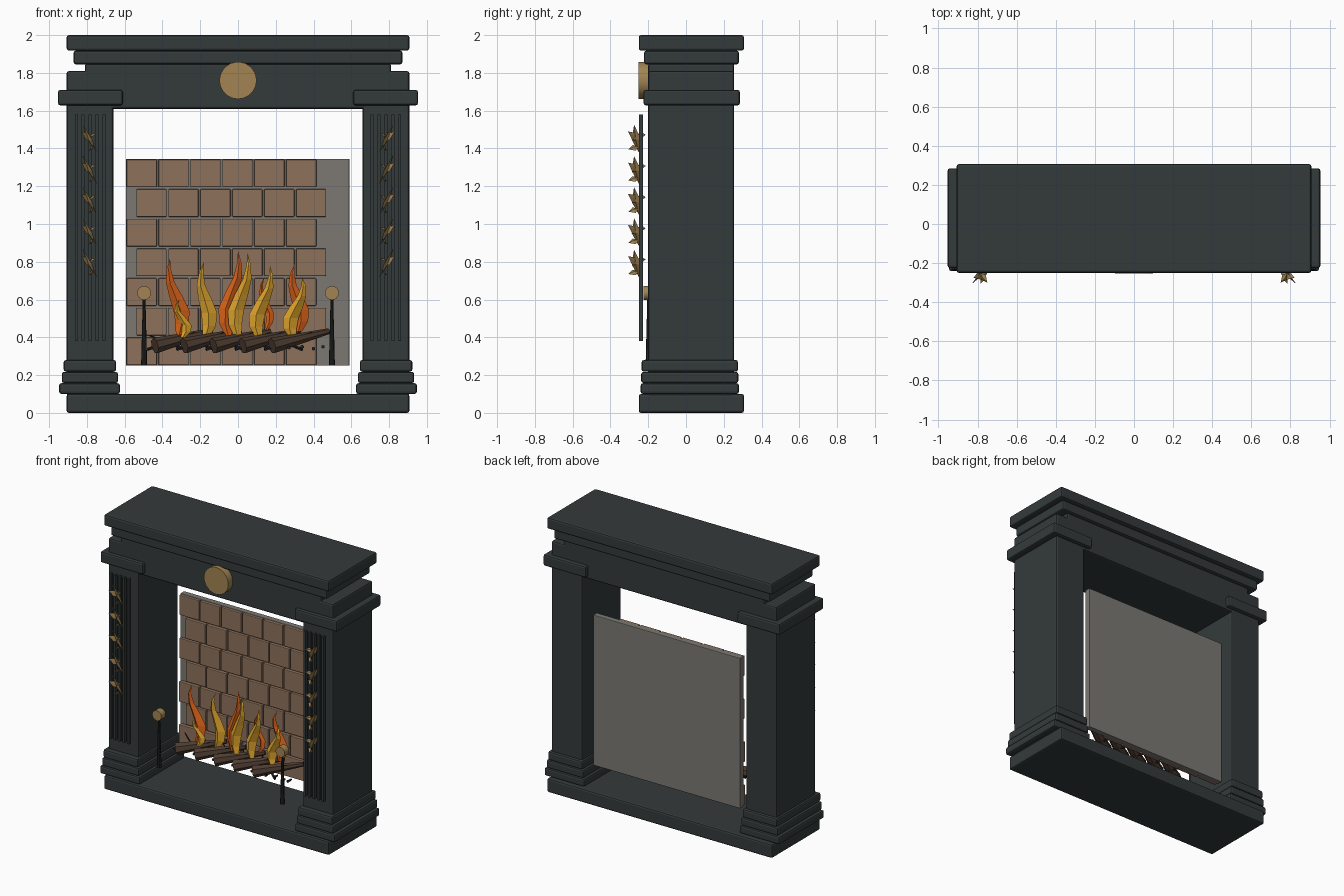
import bpy, bmesh, math, random
from mathutils import Vector

if "Cube" in bpy.data.objects:
    bpy.data.objects.remove(bpy.data.objects["Cube"])

random.seed(4)


def mat(name, rgb):
    m = bpy.data.materials.new(name)
    m.diffuse_color = (*rgb, 1)
    m.use_nodes = True
    m.node_tree.nodes["Principled BSDF"].inputs["Base Color"].default_value = m.diffuse_color
    return m


STONE = mat("dark_stone", (0.034, 0.042, 0.042))
IRON = mat("black_iron", (0.015, 0.017, 0.018))
PANEL = mat("mortar", (0.20, 0.19, 0.17))
BRICK = mat("brick", (0.27, 0.165, 0.105))
GOLD = mat("gold", (0.36, 0.23, 0.085))
WOOD = mat("wood", (0.075, 0.045, 0.03))
ORANGE = mat("orange_flame", (0.75, 0.13, 0.01))
YELLOW = mat("yellow_flame", (0.75, 0.38, 0.025))


def finish(name, bm, m, smooth=False):
    bmesh.ops.recalc_face_normals(bm, faces=bm.faces)
    me = bpy.data.meshes.new(name)
    bm.to_mesh(me)
    bm.free()
    me.materials.append(m)
    ob = bpy.data.objects.new(name, me)
    bpy.context.collection.objects.link(ob)
    if smooth:
        bpy.ops.object.select_all(action='DESELECT')
        ob.select_set(True)
        bpy.context.view_layer.objects.active = ob
        bpy.ops.object.shade_smooth_by_angle(angle=math.radians(35))
    return ob


def box(name, x, y, z, m=STONE, bevel=0.012):
    bm = bmesh.new()
    bmesh.ops.create_cube(bm, size=1)
    for v in bm.verts:
        v.co = [(a + b) / 2 + c * (b - a) for c, (a, b) in zip(v.co, (x, y, z))]
    if bevel:
        bmesh.ops.bevel(bm, geom=bm.edges[:], offset=bevel, segments=2,
                        profile=0.5, affect='EDGES')
    return finish(name, bm, m)


def rod(name, a, b, r1, r2, m, sides=8, smooth=False):
    a, b = Vector(a), Vector(b)
    bm = bmesh.new()
    bmesh.ops.create_cone(bm, cap_ends=True, segments=sides, radius1=r1, radius2=r2,
                          depth=(b - a).length)
    q = (b - a).to_track_quat('Z', 'Y')
    for v in bm.verts:
        v.co = q @ v.co + (a + b) / 2
    return finish(name, bm, m, smooth)


# Hearth slab, lintel and mantel steps
box("hearth_slab", (-.907, .907), (-.25, .307), (0, .10))
box("lintel", (-.81, .81), (-.20, .255), (1.61, 1.85))
box("mantel_lower_step", (-.87, .87), (-.222, .28), (1.845, 1.918))
box("mantel_shelf", (-.907, .907), (-.25, .307), (1.918, 2.0))
rod("medallion", (0, -.252, 1.76), (0, -.198, 1.76), .098, .098, GOLD, 32, True)


def leaf(bm, base, tip, width, normal):
    # Folded diamond leaf with a raised middle ridge
    base, tip, normal = Vector(base), Vector(tip), Vector(normal).normalized()
    side = (tip - base).cross(normal).normalized() * width
    mid = base.lerp(tip, .45)
    ring = [bm.verts.new(p) for p in (base, mid + side, tip, mid - side)]
    for off in (.45, -.2):
        c = bm.verts.new(mid + normal * width * off)
        for i in range(4):
            bm.faces.new((ring[i], ring[(i + 1) % 4], c))


for s, tag in ((-1, "left"), (1, "right")):
    def span(a, b):
        return tuple(sorted((s * a, s * b)))
    # Column with stepped base and capital
    box(tag + "_column", span(.66, .907), (-.20, .255), (.09, 1.81))
    for i, (a, b, y0, y1, z0, z1) in enumerate((
            (.625, .947, -.24, .28, .10, .157),
            (.635, .933, -.237, .277, .158, .217),
            (.645, .923, -.235, .275, .218, .28))):
        box(f"{tag}_column_base_{i + 1}", span(a, b), (y0, y1), (z0, z1))
    box(tag + "_capital", span(.61, .953), (-.225, .285), (1.628, 1.71))
    # Fluting strips standing just proud of the column
    for i in range(5):
        x = .71 + i * .0365
        box(f"{tag}_flute_{i + 1}", span(x - .008, x + .008), (-.25, -.227), (.38, 1.58),
            STONE, 0)
    # Gilded leaf sprays
    bm = bmesh.new()
    for i in range(5):
        z = .80 + i * .165
        leaf(bm, (s * .75, -.25, z - .08), (s * .82, -.275, z + .065), .028, (s * .9, -.35, 0))
        leaf(bm, (s * .775, -.245, z - .02), (s * .83, -.307, z + .03), .022, (s * .8, -.4, .4))
        leaf(bm, (s * .785, -.25, z), (s * .75, -.30, z + .02), .02, (s * .5, -.3, .8))
        leaf(bm, (s * .79, -.26, z + .01), (s * .80, -.213, z + .012), .018, (s, 0, .2))
        leaf(bm, (s * .765, -.25, z - .05), (s * .785, -.305, z - .065), .02, (s * .8, 0, .6))
    finish(tag + "_leaf_spray", bm, GOLD)
    # Andiron post with round finial
    rod(tag + "_andiron_post", (s * .497, -.198, .25), (s * .497, -.198, .61), .016, .007, IRON)
    rod(tag + "_andiron_finial", (s * .497, -.225, .635), (s * .497, -.175, .635),
        .037, .037, GOLD, 16, True)

# Firebox back panel with staggered bricks
box("firebox_back", (-.593, .59), (.185, .227), (.25, 1.345), PANEL, .004)
for row in range(7):
    for col in range(6):
        x = -.59 + col * .169 + (row % 2) * .052
        z = .253 + row * .157
        d = random.uniform(-.004, .004)
        box(f"brick_{row + 1}_{col + 1}", (x, x + .16), (.162 + d, .19), (z, z + .146),
            BRICK, .005)

# Logs, twigs and coals
for i in range(5):
    x = -.44 + i * .155
    rod(f"log_{i + 1}", (x, -.08, .355), (x + .30, .07, .432), .043, .016, WOOD, 7)
    rod(f"twig_{i + 1}", (x - .04, -.05, .335), (x + .21, .0, .425), .009, .004, IRON, 5)
    rod(f"cross_twig_{i + 1}", (x + .16, -.06, .335), (x - .03, .06, .41), .009, .004, IRON, 5)
for i, (x, z) in enumerate(((.27, .345), (.34, .35), (.40, .34), (.45, .35))):
    rod(f"coal_{i + 1}", (x, -.07, z), (x, -.03, z), .010, .006, IRON, 6)


def flame(name, x, tip_x, z0, z1, w, y, m):
    # Diamond section swept up a swaying, tapering path
    bm = bmesh.new()
    prof = ((0, .45), (.15, .85), (.32, 1), (.5, .85), (.68, .55), (.85, .28))
    rings = []
    for t, r in prof:
        cx = x + (tip_x - x) * t ** 1.5 + .022 * math.sin(t * 6.3) * (1 if tip_x < x else -1)
        cy = y + .015 * math.sin(t * 5)
        z = z0 + (z1 - z0) * t
        rings.append([bm.verts.new((cx + dx * w * r, cy + dy * w * r, z))
                      for dx, dy in ((1, 0), (.1, .7), (-1, 0), (-.1, -.7))])
    for a, b in zip(rings, rings[1:]):
        for k in range(4):
            bm.faces.new((a[k], a[(k + 1) % 4], b[(k + 1) % 4], b[k]))
    tip = bm.verts.new((tip_x, y, z1))
    for k in range(4):
        bm.faces.new((rings[-1][k], rings[-1][(k + 1) % 4], tip))
    bm.faces.new(rings[0])
    finish(name, bm, m)


# Flames
for i, (x, tx, z0, z1, w, y, m) in enumerate((
        (-.31, -.36, .41, .82, .042, -.02, ORANGE),
        (-.29, -.31, .40, .60, .028, -.04, YELLOW),
        (-.17, -.18, .40, .80, .042, 0, YELLOW),
        (-.05, 0, .41, .86, .042, .01, ORANGE),
        (0, .05, .40, .85, .042, -.02, YELLOW),
        (.11, .17, .40, .78, .042, 0, YELLOW),
        (.15, .14, .44, .72, .022, .03, ORANGE),
        (.32, .30, .43, .79, .04, .02, ORANGE),
        (.29, .34, .40, .72, .042, -.02, YELLOW))):
    flame(f"flame_{i + 1}", x, tx, z0, z1, w, y, m)
